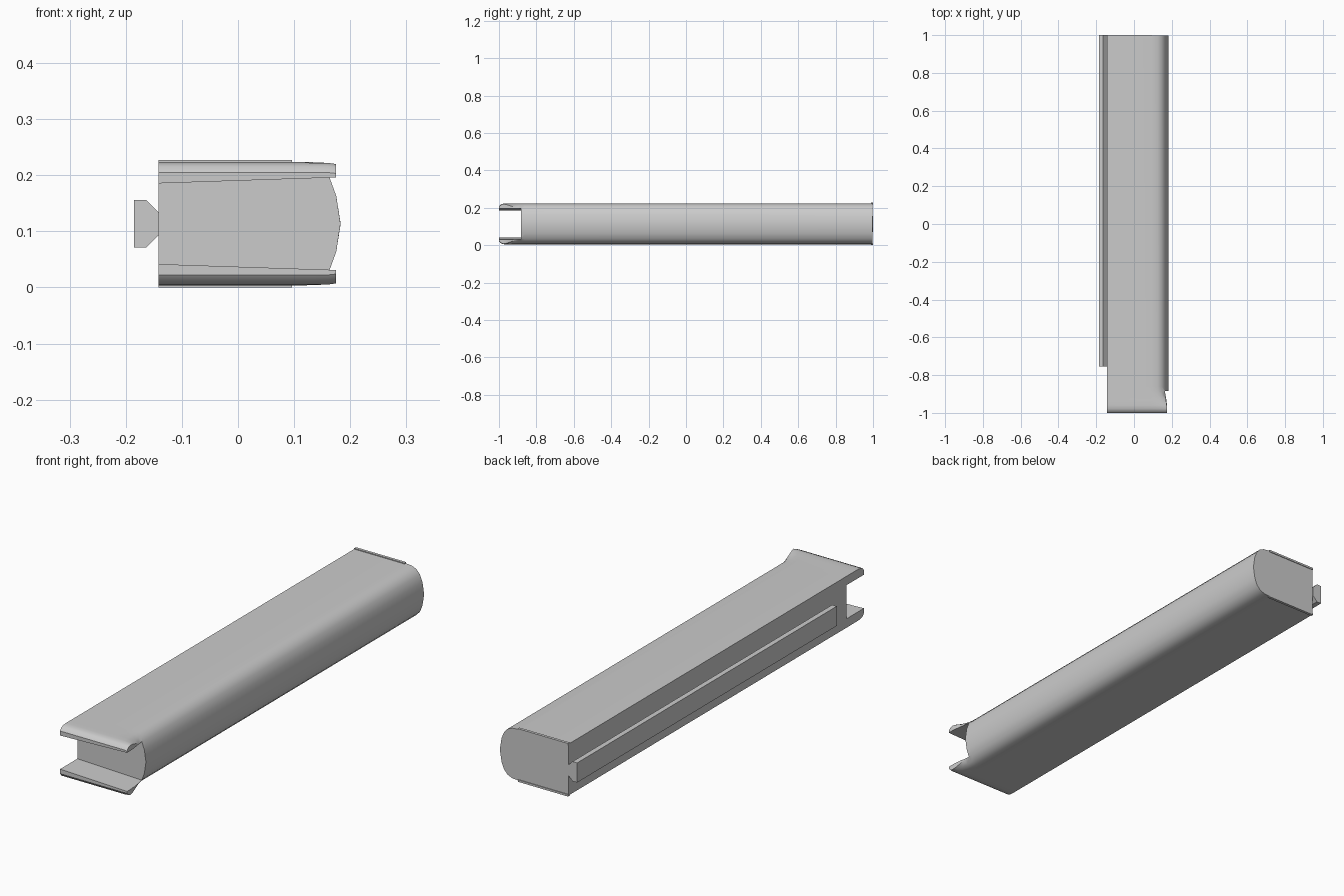
import bpy, bmesh
from math import radians

if "Cube" in bpy.data.objects:
    bpy.data.objects.remove(bpy.data.objects["Cube"])

MID = 0.1135  # height of the mirror plane


def loft(name, sections):
    """Skin a list of closed 3D point loops and cap both ends."""
    bm = bmesh.new()
    loops = [[bm.verts.new(p) for p in s] for s in sections]
    n = len(loops[0])
    for a, b in zip(loops, loops[1:]):
        for i in range(n):
            j = (i + 1) % n
            bm.faces.new((a[i], a[j], b[j], b[i]))
    bm.faces.new(loops[0])
    bm.faces.new(loops[-1])
    bmesh.ops.recalc_face_normals(bm, faces=bm.faces)
    me = bpy.data.meshes.new(name)
    bm.to_mesh(me)
    bm.free()
    ob = bpy.data.objects.new(name, me)
    bpy.context.collection.objects.link(ob)
    return ob


def prism(name, profile, y0, y1):
    return loft(name, [[(x, y, z) for x, z in profile] for y in (y0, y1)])


def mirrored(half):
    """Mirror (x, height above the middle) points below the middle plane."""
    return half + [(x, -h) for x, h in reversed(half) if h > 0]


# Body section: rounded right side along the bar, squared off at the flared mouth
round_half = [(-0.142, 0.11), (0.09, 0.11), (0.125, 0.107), (0.146, 0.098),
              (0.163, 0.08), (0.175, 0.05), (0.183, 0.0)]
flare_half = [(-0.142, 0.11), (0.09, 0.11), (0.135, 0.11), (0.16, 0.11),
              (0.175, 0.108), (0.175, 0.05), (0.177, 0.0)]

# (y, flare amount, height factor): height drops at the very front to round the lips
stations = [(0.997, 0, 1), (-0.86, 0, 1), (-0.885, 0.05, 1), (-0.91, 0.25, 1),
            (-0.935, 0.55, 1), (-0.96, 0.85, 1), (-0.978, 1, 0.985),
            (-0.992, 1, 0.93), (-1.0, 1, 0.83)]
sections = []
for y, t, k in stations:
    half = [(a[0] + (b[0] - a[0]) * t, (a[1] + (b[1] - a[1]) * t) * k)
            for a, b in zip(round_half, flare_half)]
    sections.append([(x, y, MID + h) for x, h in mirrored(half)])
body = loft("bar_body", sections)

# Mouth cut through the front and both sides, leaving two lips
cutter = prism("mouth_cutter", [(-0.2, MID + 0.070), (0.25, MID + 0.085),
                                (0.25, MID - 0.085), (-0.2, MID - 0.070)], -1.1, -0.883)
cutter.hide_render = True
mod = body.modifiers.new("mouth", 'BOOLEAN')
mod.object = cutter
mod.solver = 'EXACT'
bpy.context.view_layer.objects.active = body
body.select_set(True)
bpy.ops.object.modifier_apply(modifier=mod.name)
bpy.data.objects.remove(cutter, do_unlink=True)
bpy.ops.object.shade_smooth_by_angle(angle=radians(35))

# Dovetail rail along the left side
prism("side_rail", [(x, MID + h) for x, h in mirrored(
    [(-0.141, 0.02), (-0.163, 0.042), (-0.185, 0.042)])], -0.755, 1.0)

# Thin end tabs on the top and bottom of the rear end
for name, s in (("top_end_tab", 1), ("bottom_end_tab", -1)):
    prism(name, [(-0.142, MID + s * 0.105), (0.096, MID + s * 0.105),
                 (0.096, MID + s * 0.1135), (-0.142, MID + s * 0.1135)], 0.988, 1.0)
